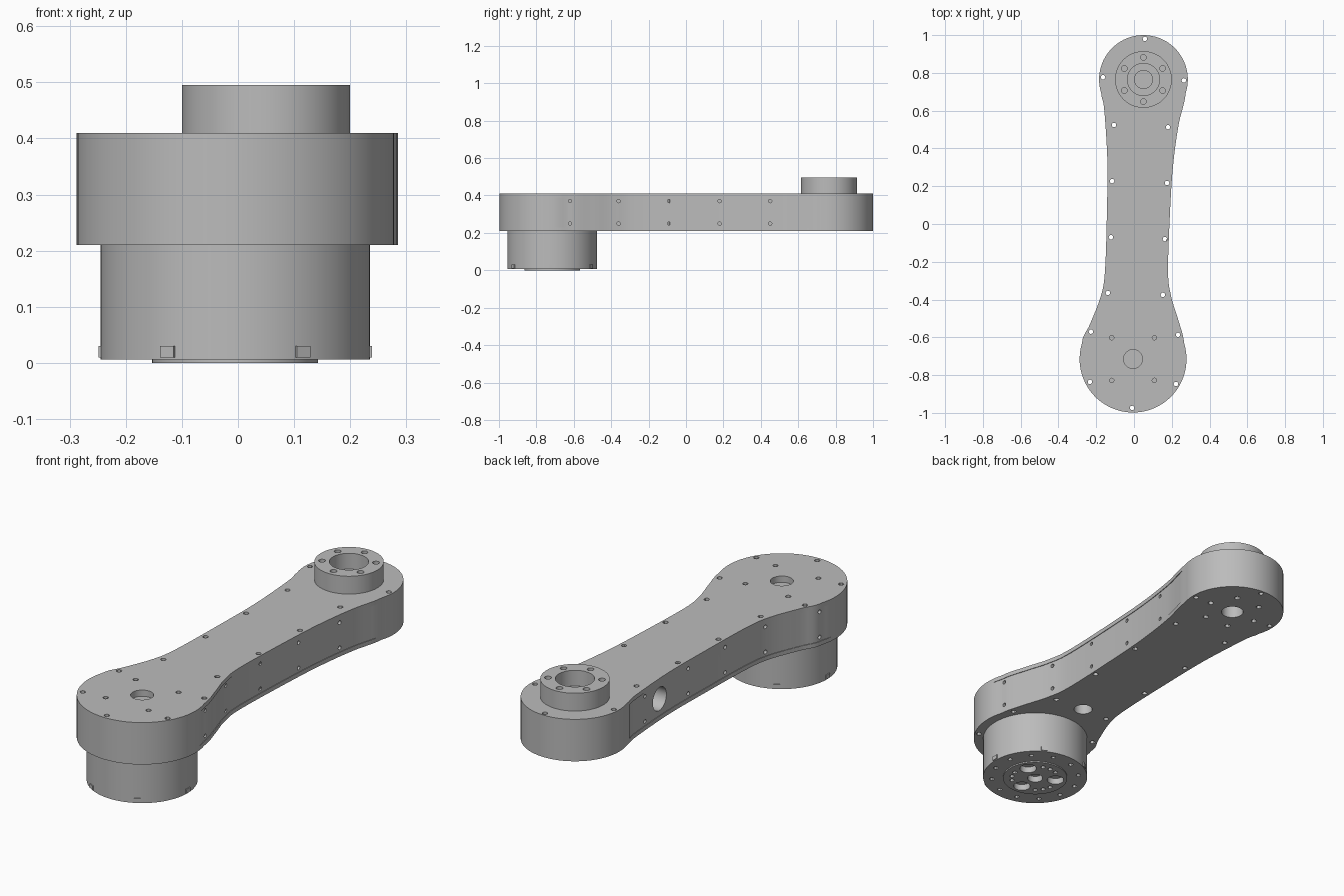
import bpy, bmesh
from math import cos, sin, pi, radians
from mathutils import Vector, Matrix

if "Cube" in bpy.data.objects:
    bpy.data.objects.remove(bpy.data.objects["Cube"])

grey = bpy.data.materials.new("machined grey")
grey.use_nodes = True
grey.diffuse_color = (0.5, 0.5, 0.5, 1)
grey.node_tree.nodes["Principled BSDF"].inputs["Base Color"].default_value = (0.5, 0.5, 0.5, 1)

BIG, BIG_R = Vector((-0.005, -0.715)), 0.283
SMALL, SMALL_R = Vector((0.05, 0.765)), 0.235
BOTTOM, TOP, PLATE = 0.21, 0.41, 0.02


def make_object(name, bm):
    mesh = bpy.data.meshes.new(name)
    bmesh.ops.recalc_face_normals(bm, faces=bm.faces)
    bm.to_mesh(mesh)
    bm.free()
    mesh.materials.append(grey)
    obj = bpy.data.objects.new(name, mesh)
    bpy.context.collection.objects.link(obj)
    return obj


def cylinder(bm, x, y, z0, z1, r, n=20):
    bmesh.ops.create_cone(bm, cap_ends=True, segments=n, radius1=r, radius2=r,
                          depth=z1 - z0, matrix=Matrix.Translation((x, y, (z0 + z1) / 2)))


def side_cylinder(bm, x, y, z, r, depth, n=16):
    mat = Matrix.Translation((x, y, z)) @ Matrix.Rotation(pi / 2, 4, 'Y')
    bmesh.ops.create_cone(bm, cap_ends=True, segments=n, radius1=r, radius2=r,
                          depth=depth * 2, matrix=mat)


def ring(centre, r, n, start=0.0):
    return [centre + r * Vector((cos(a), sin(a)))
            for a in (radians(start) + 2 * pi * i / n for i in range(n))]


def cut(obj, bm):
    # Drill the cutter out of the part and bake the result
    cutter = make_object("cutter", bm)
    cutter.hide_render = True
    mod = obj.modifiers.new("holes", 'BOOLEAN')
    mod.operation, mod.solver, mod.object = 'DIFFERENCE', 'EXACT', cutter
    graph = bpy.context.evaluated_depsgraph_get()
    mesh = bpy.data.meshes.new_from_object(obj.evaluated_get(graph))
    obj.modifiers.clear()
    obj.data = mesh
    bpy.data.objects.remove(cutter)


def smooth(obj):
    bpy.ops.object.select_all(action='DESELECT')
    obj.select_set(True)
    bpy.context.view_layer.objects.active = obj
    bpy.ops.object.shade_smooth_by_angle(angle=radians(30))


def arc(centre, r, a0, a1, n=40):
    return [centre + r * Vector((cos(a), sin(a)))
            for a in (radians(a0 + (a1 - a0) * i / n) for i in range(n + 1))]


def flowing(points, before, after, steps=6):
    # Catmull-Rom curve through the points, without its two ends
    p = [Vector(q) for q in points]
    p = [before] + p + [after]
    out = []
    for a, b, c, d in zip(p, p[1:], p[2:], p[3:]):
        for i in range(steps):
            t = i / steps
            out.append(0.5 * (2 * b + (c - a) * t + (2 * a - 5 * b + 4 * c - d) * t * t
                              + (3 * b - a - 3 * c + d) * t ** 3))
    return out[1:]


# Outline of the arm: two round ends joined by a curved waist
big_arc = arc(BIG, BIG_R, 163, 377)
small_arc = arc(SMALL, SMALL_R, -18, 198)
right_pts = [(0.232, -0.5), (0.196, -0.38), (0.18, -0.24), (0.194, 0.13), (0.21, 0.34), (0.237, 0.53)]
left_pts = [(-0.158, 0.61), (-0.141, 0.34), (-0.143, 0.08), (-0.153, -0.24), (-0.175, -0.38), (-0.233, -0.53)]
right_side = flowing([big_arc[-1]] + right_pts + [small_arc[0]], big_arc[-8], small_arc[8])
left_side = flowing([small_arc[-1]] + left_pts + [big_arc[0]], small_arc[-8], big_arc[8])
outline = big_arc + right_side + small_arc + left_side


def slab(name, points, z0, z1):
    bm = bmesh.new()
    face = bm.faces.new([bm.verts.new((p.x, p.y, z0)) for p in points])
    up = bmesh.ops.extrude_face_region(bm, geom=[face])["geom"]
    bmesh.ops.translate(bm, vec=(0, 0, z1 - z0),
                        verts=[v for v in up if isinstance(v, bmesh.types.BMVert)])
    return make_object(name, bm)


def edge_x(y, side):
    return min(side, key=lambda p: abs(p.y - y)).x


# Core steps in very slightly along the removable side covers
core_outline = []
for i, p in enumerate(outline):
    t = (outline[(i + 1) % len(outline)] - outline[i - 1]).normalized()
    inset = 0.003 if -0.66 < p.y < 0.66 else 0.0
    core_outline.append(p - inset * Vector((t.y, -t.x)))

core = slab("arm_core", core_outline, BOTTOM + PLATE, TOP - PLATE)
top_plate = slab("top_plate", outline, TOP - PLATE, TOP)
bottom_plate = slab("bottom_plate", outline, BOTTOM, BOTTOM + PLATE)

# Screw holes around the rim, passing through all three layers
rim_screws = [(0.058, 0.98), (-0.164, 0.777), (0.264, 0.76), (-0.106, 0.524), (0.18, 0.513),
              (-0.116, 0.227), (0.175, 0.217), (-0.122, -0.07), (0.164, -0.08),
              (-0.138, -0.365), (0.153, -0.375), (-0.228, -0.57), (0.233, -0.587),
              (-0.233, -0.836), (0.222, -0.847), (-0.01, -0.974)]


def through_holes():
    bm = bmesh.new()
    for x, y in rim_screws:
        cylinder(bm, x, y, 0.1, 0.6, 0.012, 12)
    cylinder(bm, *SMALL, 0.1, 0.6, 0.05, 40)
    return bm


# Top plate: shaft opening and four motor screws
bm = through_holes()
cylinder(bm, *BIG, 0.3, 0.5, 0.05, 40)
for p in ring(BIG, 0.16, 4, 45):
    cylinder(bm, *p, 0.3, 0.5, 0.012, 12)
cut(top_plate, bm)

# Bottom plate: cable opening and the bearing screws
bm = through_holes()
cylinder(bm, 0, -0.365, 0.1, 0.3, 0.042, 32)
for p in ring(SMALL, 0.13, 6):
    cylinder(bm, *p, 0.1, 0.3, 0.013, 12)
cut(bottom_plate, bm)

# Core: side cover screws, cable port, shallow wells behind the openings
bm = through_holes()
for side in (right_side, left_side):
    for y in (-0.62, -0.36, -0.09, 0.18, 0.45):
        if side is left_side and y == 0.45:
            y = 0.52
        for z in (0.25, 0.37):
            side_cylinder(bm, edge_x(y, side), y, z, 0.009, 0.015)
side_cylinder(bm, edge_x(0.4, left_side), 0.4, 0.31, 0.055, 0.1, 40)
cylinder(bm, 0, -0.365, 0.2, 0.32, 0.042, 32)
cylinder(bm, *BIG, 0.38, 0.5, 0.05, 40)
cut(core, bm)

# Output hub on the small end
bm = bmesh.new()
cylinder(bm, *SMALL, TOP, 0.495, 0.15, 72)
hub = make_object("output_hub", bm)
bm = bmesh.new()
cylinder(bm, *SMALL, TOP + 0.01, 0.6, 0.085, 56)
cylinder(bm, *SMALL, 0.3, TOP + 0.02, 0.05, 40)
for p in ring(SMALL, 0.117, 6, 30):
    cylinder(bm, *p, 0.45, 0.55, 0.015, 16)
hub_cutters = bm
cut(hub, hub_cutters)

# Motor housing under the big end
bm = bmesh.new()
cylinder(bm, *BIG, 0.006, BOTTOM, 0.24, 80)
housing = make_object("motor_housing", bm)
bm = bmesh.new()
cylinder(bm, *BIG, -0.1, 0.03, 0.14, 56)
for p in ring(BIG, 0.2, 12, 15):
    cylinder(bm, *p, -0.1, 0.03, 0.011, 12)
cut(housing, bm)

# Rotor flange with three large windows and small bolt holes
bm = bmesh.new()
cylinder(bm, *BIG, 0, 0.1, 0.148, 64)
flange = make_object("rotor_flange", bm)
bm = bmesh.new()
cylinder(bm, *BIG, -0.1, 0.06, 0.035, 32)
for p in ring(BIG, 0.095, 3, 30):
    cylinder(bm, *p, -0.1, 0.07, 0.038, 32)
for a in (70, 90, 110):
    for p in ring(BIG, 0.108, 3, a):
        cylinder(bm, *p, -0.1, 0.03, 0.011, 12)
cut(flange, bm)

# Six small clips around the housing foot
bm = bmesh.new()
for i in range(6):
    mat = (Matrix.Translation((*BIG, 0.02)) @ Matrix.Rotation(i * pi / 3, 4, 'Z')
           @ Matrix.Translation((0.234, 0, 0)) @ Matrix.Diagonal((0.02, 0.028, 0.02, 1)))
    bmesh.ops.create_cube(bm, size=1, matrix=mat)
make_object("housing_clips", bm)

for part in (core, top_plate, bottom_plate, hub, housing, flange):
    smooth(part)
